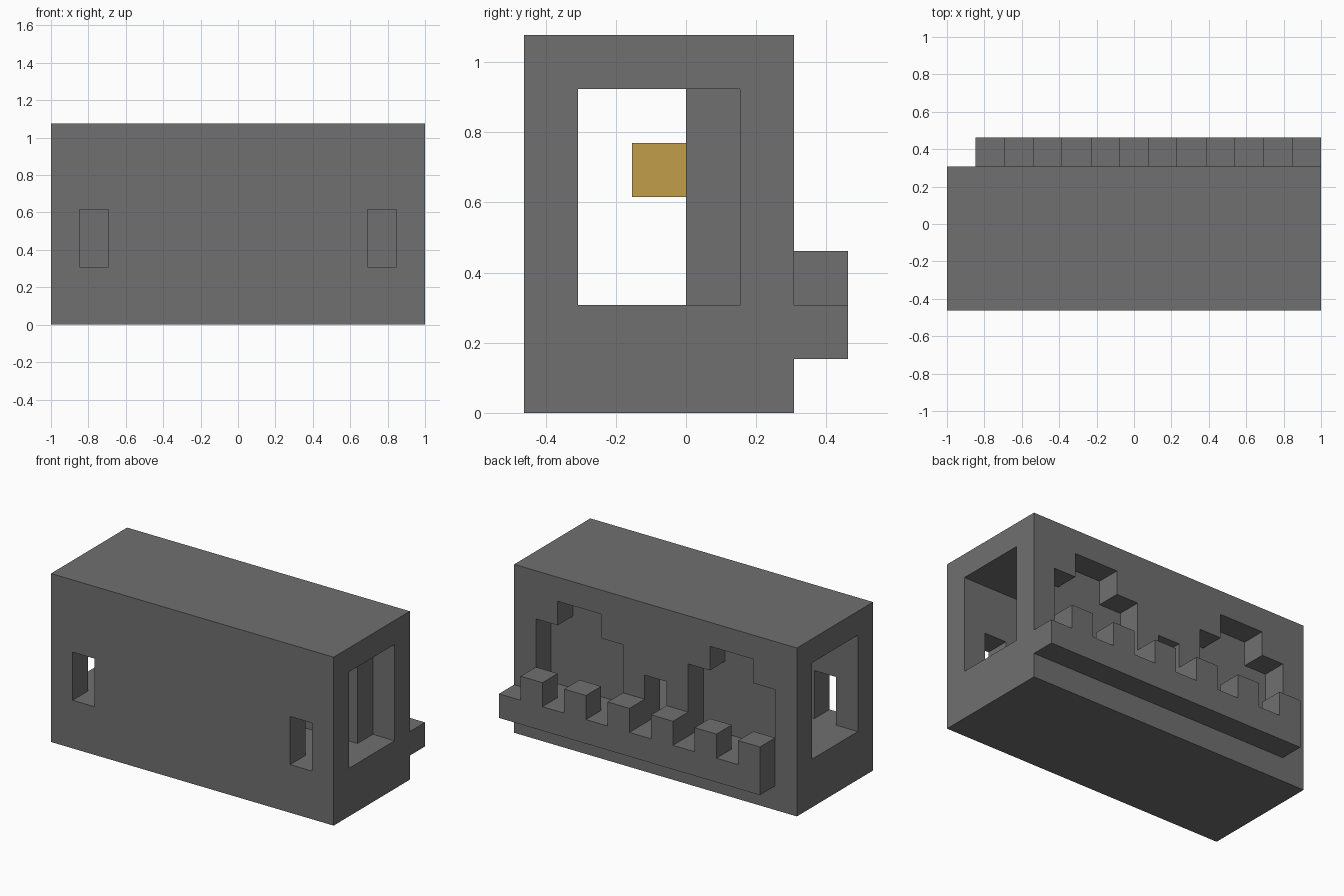
import bpy
import bmesh
from mathutils import Vector

U = 2 / 13                       # one block
ORIGIN = Vector((-6.5, -3, 0))   # block grid corner


def material(name, color):
    m = bpy.data.materials.new(name)
    m.use_nodes = True
    m.diffuse_color = color
    m.node_tree.nodes["Principled BSDF"].inputs["Base Color"].default_value = color
    return m


def blocks(name, boxes, mat=None):
    """One object made of boxes, each given as low and high grid corners."""
    bm = bmesh.new()
    for low, high in boxes:
        low, high = Vector(low), Vector(high)
        verts = bmesh.ops.create_cube(bm, size=1)["verts"]
        for v in verts:
            v.co = ((low + high) / 2 + v.co * (high - low) + ORIGIN) * U
    mesh = bpy.data.meshes.new(name)
    bm.to_mesh(mesh)
    bm.free()
    obj = bpy.data.objects.new(name, mesh)
    bpy.context.collection.objects.link(obj)
    if mat:
        mesh.materials.append(mat)
    return obj


def cut(target, low, high):
    """Carve a box out of the target."""
    cutter = blocks("cutter", [(low, high)])
    cutter.hide_render = True
    mod = target.modifiers.new("cut", "BOOLEAN")
    mod.operation = "DIFFERENCE"
    mod.solver = "EXACT"
    mod.object = cutter
    bpy.context.view_layer.objects.active = target
    bpy.ops.object.modifier_apply(modifier=mod.name)
    bpy.data.objects.remove(cutter)


cube = bpy.data.objects.get("Cube")
if cube:
    bpy.data.objects.remove(cube)

stone = material("grey stone", (0.165, 0.16, 0.165, 1))
gold = material("gold", (0.53, 0.34, 0.065, 1))

# Hall block with a passage running end to end
hall = blocks("hall", [((0, 0, 0), (13, 5, 7))], stone)
cut(hall, (-1, 1, 2), (14, 3, 6))

# Wider bay in the middle and wider openings at both ends
for x0, x1 in ((-1, 1), (5, 8), (12, 14)):
    cut(hall, (x0, 2, 2), (x1, 4, 6))

# Front windows and the small middle window at the back
for x in (1, 11):
    cut(hall, (x, -1, 2), (x + 1, 2, 4))
cut(hall, (6, 3, 2), (7, 6, 4))

# Stepped niches in the back wall
for x in (1, 8):
    cut(hall, (x, 4, 2), (x + 4, 6, 5))
    cut(hall, (x + 1, 4, 2), (x + 3, 6, 6))

# Rear ledge with battlements
blocks("rear_ledge", [((1, 5, 1), (13, 6, 2))], stone)
blocks("battlements", [((x, 5, 2), (x + 1, 6, 3)) for x in range(1, 12, 2)], stone)

# Gold lamps on the inner wall
blocks("wall_lamps", [((x, 2, 4), (x + 1, 3, 5)) for x in (3, 9)], gold)
